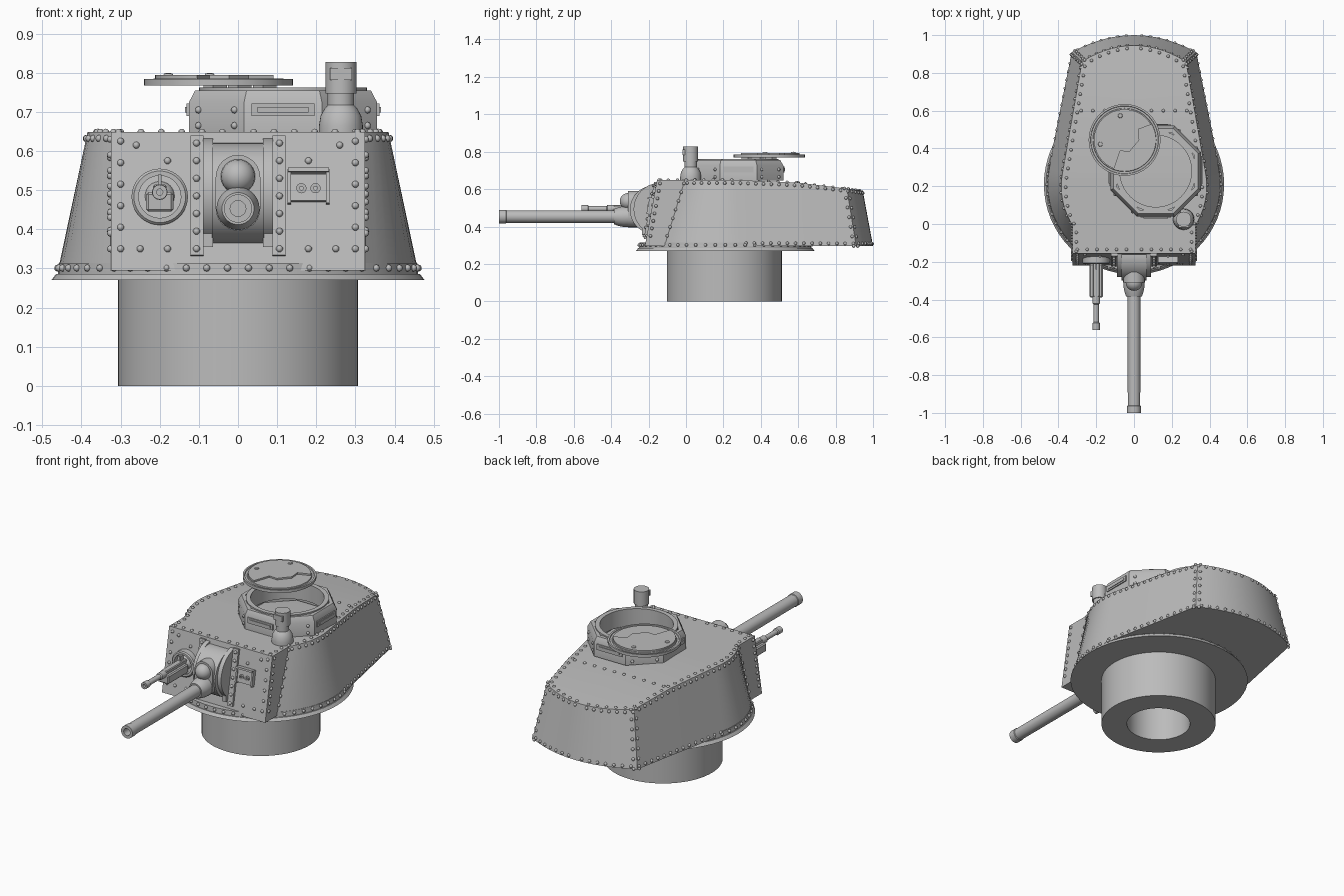
import bpy, bmesh
from math import sin, cos, pi, radians
from mathutils import Vector, Matrix

cube = bpy.data.objects.get("Cube")
if cube:
    bpy.data.objects.remove(cube)
grey = bpy.data.materials.new("armour_grey")
grey.use_nodes = True
grey.diffuse_color = (0.5, 0.5, 0.5, 1)
grey.node_tree.nodes["Principled BSDF"].inputs["Base Color"].default_value = grey.diffuse_color
UP = Matrix.Identity(4)
FORWARD = Matrix.Rotation(pi / 2, 4, "X")    # local z points to -y
SIDEWAYS = Matrix.Rotation(pi / 2, 4, "Y")   # local z points to +x

def finish(name, bm, loc=(0, 0, 0), rot=UP, angle=30):
    bmesh.ops.remove_doubles(bm, verts=bm.verts, dist=1e-5)
    bmesh.ops.recalc_face_normals(bm, faces=bm.faces)
    me = bpy.data.meshes.new(name)
    bm.to_mesh(me)
    bm.free()
    me.materials.append(grey)
    me.shade_smooth()
    me.set_sharp_from_angle(angle=radians(angle))
    ob = bpy.data.objects.new(name, me)
    ob.matrix_world = Matrix.Translation(loc) @ rot
    bpy.context.scene.collection.objects.link(ob)
    return ob

def lathe(name, profile, loc, rot=UP, segs=32, closed=False, turn=0.0):
    bm = bmesh.new()
    rings = []
    for r, z in profile:
        angles = [turn + 2 * pi * i / segs for i in range(segs)]
        rings.append([bm.verts.new((r * cos(a), r * sin(a), z)) for a in angles]
                     if r > 0 else [bm.verts.new((0, 0, z))] * segs)
    for lo, hi in list(zip(rings, rings[1:])) + ([(rings[-1], rings[0])] if closed else []):
        for i in range(segs):
            j = (i + 1) % segs
            bm.faces.new(list(dict.fromkeys((lo[i], lo[j], hi[j], hi[i]))))
    finish(name, bm, loc, rot)

def box(name, loc, size, rot=UP, bevel=0.0):
    bm = bmesh.new()
    bmesh.ops.create_cube(bm, size=1, matrix=Matrix.Diagonal((*size, 1)))
    if bevel:
        bmesh.ops.bevel(bm, geom=bm.edges[:], offset=bevel, segments=1, affect="EDGES")
    finish(name, bm, loc, rot)

def prism(name, outline, depth, loc, rot):
    bm = bmesh.new()
    face = bm.faces.new([bm.verts.new((x, y, 0)) for x, y in outline])
    ext = bmesh.ops.extrude_face_region(bm, geom=[face], use_keep_orig=True)
    verts = [v for v in ext["geom"] if isinstance(v, bmesh.types.BMVert)]
    bmesh.ops.translate(bm, verts=verts, vec=(0, 0, depth))
    finish(name, bm, loc, rot)

def arc(r, start, end, n, cy=0.0):
    angles = [radians(start + (end - start) * i / n) for i in range(n + 1)]
    return [(r * cos(a), cy + r * sin(a)) for a in angles]

# Turret shell: half outline from front corner to rear centre, then mirrored
FLOOR, ROOF = 0.295, 0.648

def roof_z(y):
    return ROOF - 0.052 * min(max(y - 0.35, 0), 0.25) - 0.125 * max(y - 0.6, 0)

low = [(0.325, -0.22)] + arc(0.46, -45, 11.3, 10, cy=0.21)
top = [(0.325, -0.155)] + arc(0.385, -32.4, 11, 10, cy=0.2)
low_end, top_end = Vector(low[-1]), Vector(top[-1])
low_corner, top_corner = Vector((0.33, 0.91)), Vector((0.275, 0.86))
f = (0.6 - top_end.y) / (top_corner.y - top_end.y)
low.append(tuple(low_end.lerp(low_corner, f)))
top.append(tuple(top_end.lerp(top_corner, f)))
CORNER = len(low)
for i in range(7):
    s = 1 - i / 6
    low.append((0.33 * s, 1.0 - 0.09 * s * s))
    top.append((0.275 * s, 0.945 - 0.085 * s * s))
low = [Vector((x, y, FLOOR)) for x, y in low]
top = [Vector((x, y, roof_z(y))) for x, y in top]
bm = bmesh.new()
rows = [[bm.verts.new(p) for p in ((0, b.y, b.z), b, t, (0, t.y, t.z))] for b, t in zip(low, top)]
for r, s in zip(rows, rows[1:]):
    for k in range(3):
        bm.faces.new((r[k], r[k + 1], s[k + 1], s[k]))
bm.faces.new(rows[0])
finish("turret_shell", bm, angle=20).modifiers.new("Mirror", "MIRROR")

# Turret ring and neck
CY = 0.21
lathe("ring_flange", [(0, 0.27), (0.477, 0.27), (0.465, 0.286), (0.46, 0.286),
                      (0.458, 0.314), (0, 0.314)], (0, CY, 0), segs=64)
lathe("neck", [(0, 0.25), (0.17, 0.25), (0.17, 0), (0.307, 0), (0.307, 0.272), (0, 0.272)],
      (0, CY - 0.005, 0), segs=64)

# Front plate fittings
TILT = Matrix.Rotation(-radians(10.4), 4, "X")

def on_plate(x, z, out=0.0):
    return (x, -0.22 + 0.065 * (z - FLOOR) / (ROOF - FLOOR) - out, z)

for side, s in (("left", 1), ("right", -1)):
    box(side + "_mantlet_strip", on_plate(s * 0.105, 0.485, 0.003), (0.034, 0.02, 0.31), TILT)
    lathe(side + "_mantlet_cheek", [(0, -0.0125), (0.14, -0.0125), (0.14, 0.0125), (0, 0.0125)],
          (s * 0.077, -0.14, 0.493), SIDEWAYS, 48)
    box(side + "_cheek_hook", (s * 0.077, -0.205, 0.372), (0.025, 0.06, 0.035))

# Mantlet rotor, housing and main gun
lathe("rotor_drum", [(0, -0.066), (0.13, -0.066), (0.13, 0.066), (0, 0.066)],
      (0, -0.17, 0.49), SIDEWAYS, 48)
prism("gun_housing", arc(0.057, 0, 180, 12, cy=0.08) + arc(0.057, 180, 360, 12),
      0.11, (0, -0.2, 0.453), FORWARD)
lathe("gun_sleeve", [(0.055, 0.1), (0.055, 0.135), (0.05, 0.16), (0.041, 0.185), (0, 0.185)],
      (0, -0.2, 0.453), FORWARD)
lathe("sight_ball", arc(0.044, -90, 90, 10), (0, -0.31, 0.535), FORWARD, 24)
lathe("main_barrel", [(0.034, 0), (0.033, 0.76), (0.036, 0.763), (0.036, 0.8), (0.02, 0.8),
                      (0.02, 0.7), (0, 0.7)], (0, -0.2, 0.453), FORWARD)

# Machine gun and its ball mount
MX = -0.2
lathe("mount_ring", [(0.054, 0), (0.072, 0), (0.072, 0.036), (0.066, 0.042), (0.054, 0.042)],
      (MX, -0.17, 0.483), FORWARD, 40, closed=True)
lathe("mount_ball", arc(0.04, 0, 90, 8), (MX, -0.172, 0.483), FORWARD, 24)
box("machine_gun_body", (MX, -0.3, 0.47), (0.07, 0.18, 0.05), bevel=0.006)
box("machine_gun_cover", (MX, -0.29, 0.503), (0.035, 0.19, 0.022), bevel=0.004)
box("machine_gun_sight", (MX, -0.225, 0.525), (0.01, 0.03, 0.03))
lathe("machine_gun_barrel", [(0, 0.38), (0.02, 0.38), (0.02, 0.42), (0.014, 0.425), (0.014, 0.52),
                             (0.019, 0.525), (0.019, 0.56), (0.008, 0.56), (0.008, 0.53), (0, 0.53)],
      (MX, 0, 0.495), FORWARD, 16)

# Sight port on the left of the front plate
PX = 0.18
box("port_plate", on_plate(PX, 0.505, 0.003), (0.09, 0.026, 0.07), TILT)
box("port_brow", on_plate(PX, 0.549, 0.01), (0.105, 0.044, 0.01), TILT)
for s in (-1, 1):
    box("port_bracket", on_plate(PX + s * 0.049, 0.508, 0.006), (0.009, 0.034, 0.088), TILT)
    lathe("port_eye", [(0.005, 0), (0.013, 0), (0.013, 0.024), (0.005, 0.024)],
          on_plate(PX + s * 0.018, 0.505), FORWARD, 16, closed=True)

# Cupola with round collar and vision blocks
CX, CU = 0.115, 0.28
lathe("cupola", [(0.222, 0), (0.26, 0), (0.26, 0.08), (0.243, 0.11), (0.222, 0.11)],
      (CX, CU, 0.645), segs=8, closed=True, turn=pi / 8)
lathe("cupola_collar", [(0.19, 0.02), (0.215, 0.02), (0.215, 0.117), (0.19, 0.117)],
      (CX, CU, 0.645), segs=48, closed=True)
for i in range(4):
    turn = Matrix.Rotation(i * pi / 2, 4, "Z")
    for name, w, h, d in (("vision_block", 0.16, 0.032, 0.242), ("vision_slit", 0.13, 0.014, 0.246)):
        box(name, Vector((CX, CU, 0.705)) + turn @ Vector((0, -d, 0)), (w, 0.008, h), turn)

# Open hatch lid, lying over the right rear of the cupola
LX, LY = -0.05, 0.445
lathe("hatch_lid", [(0, 0.768), (0.19, 0.768), (0.19, 0.784), (0.18, 0.784), (0.178, 0.78),
                    (0.168, 0.78), (0.166, 0.785), (0, 0.785)], (LX, LY, 0), segs=56)
prism("lid_panel", arc(0.162, 70, 290, 24) + [(0.02, -0.06), (0.06, -0.03), (0.06, 0.05), (0.02, 0.09)],
      0.01, (LX, LY, 0.784), Matrix.Rotation(radians(-40), 4, "Z"))
DIAGONAL = Matrix.Rotation(pi / 4, 4, "Z")
for d in (-0.09, 0.0, 0.09):
    p = Vector((0.005, 0.39, 0.766)) + DIAGONAL @ Vector((d, 0, 0))
    box("lid_hinge", p, (0.05, 0.035, 0.025), DIAGONAL)
for x, y in arc(0.13, 100, 190, 1):
    lathe("lid_bolt", [(0.014, 0), (0.011, 0.008), (0, 0.01)], (LX + x, LY + y, 0.79), segs=12)

# Periscope
lathe("periscope", [(0.056, 0), (0.056, 0.02), (0.052, 0.045), (0.042, 0.063), (0.034, 0.072),
                    (0.034, 0.102), (0.04, 0.102), (0.04, 0.182), (0, 0.182)], (0.263, 0.025, 0.645))
box("periscope_window", (0.263, -0.012, 0.797), (0.056, 0.012, 0.03))

# Rivets: rows on both sides, along the shell edges, ring and cupola
spots = []

def row(a, b, n):
    for i in range(n):
        p = Vector(a).lerp(Vector(b), i / max(n - 1, 1))
        spots.extend((p, Vector((-p.x, p.y, p.z))))

def along(points, step):
    left = step / 2
    for a, b in zip(points, points[1:]):
        length = (b - a).length
        while left < length:
            row(a.lerp(b, left / length), b, 1)
            left += step
        left -= length

along([b.lerp(t, 0.955) for b, t in zip(low, top)][1:], 0.042)
along([b.lerp(t, 0.045) for b, t in zip(low, top)][11:], 0.045)
along([Vector((p.x * 0.94, p.y - 0.015, p.z)) for p in top], 0.05)
for k, n in ((CORNER - 1, 0.05), (CORNER + 1, 0.3)):
    row(low[CORNER].lerp(low[k], n), top[CORNER].lerp(top[k], n), 7)
row((0.03, 0.6, 0.635), (0.28, 0.6, 0.635), 5)
row((0.3, -0.135, ROOF), (0.04, -0.135, ROOF), 6)
row(on_plate(0.3, 0.35), on_plate(0.3, 0.625), 6)
row(on_plate(0.326, 0.35, -0.02), on_plate(0.326, 0.63, -0.02), 8)
row((0.326, -0.1, 0.35), (0.326, -0.01, 0.63), 7)
row(on_plate(0.18, 0.35), on_plate(0.25, 0.35), 2)
row(on_plate(0.18, 0.575), on_plate(0.26, 0.615), 2)
row(on_plate(0.106, 0.35, 0.013), on_plate(0.106, 0.62, 0.013), 7)
spots += [Vector((x, y, 0.301)) for x, y in arc(0.461, 0, 360, 54, cy=CY)[1:]]
for i in range(4):
    turn = Matrix.Rotation(i * pi / 2 + pi / 4, 4, "Z")
    spots += [Vector((CX, CU, z)) + turn @ Vector((x, -0.24, 0))
              for x in (-0.065, 0.065) for z in (0.665, 0.705)]
bm = bmesh.new()
for p in spots:
    bmesh.ops.create_uvsphere(bm, u_segments=8, v_segments=5, radius=0.009, matrix=Matrix.Translation(p))
finish("rivets", bm, angle=50)
